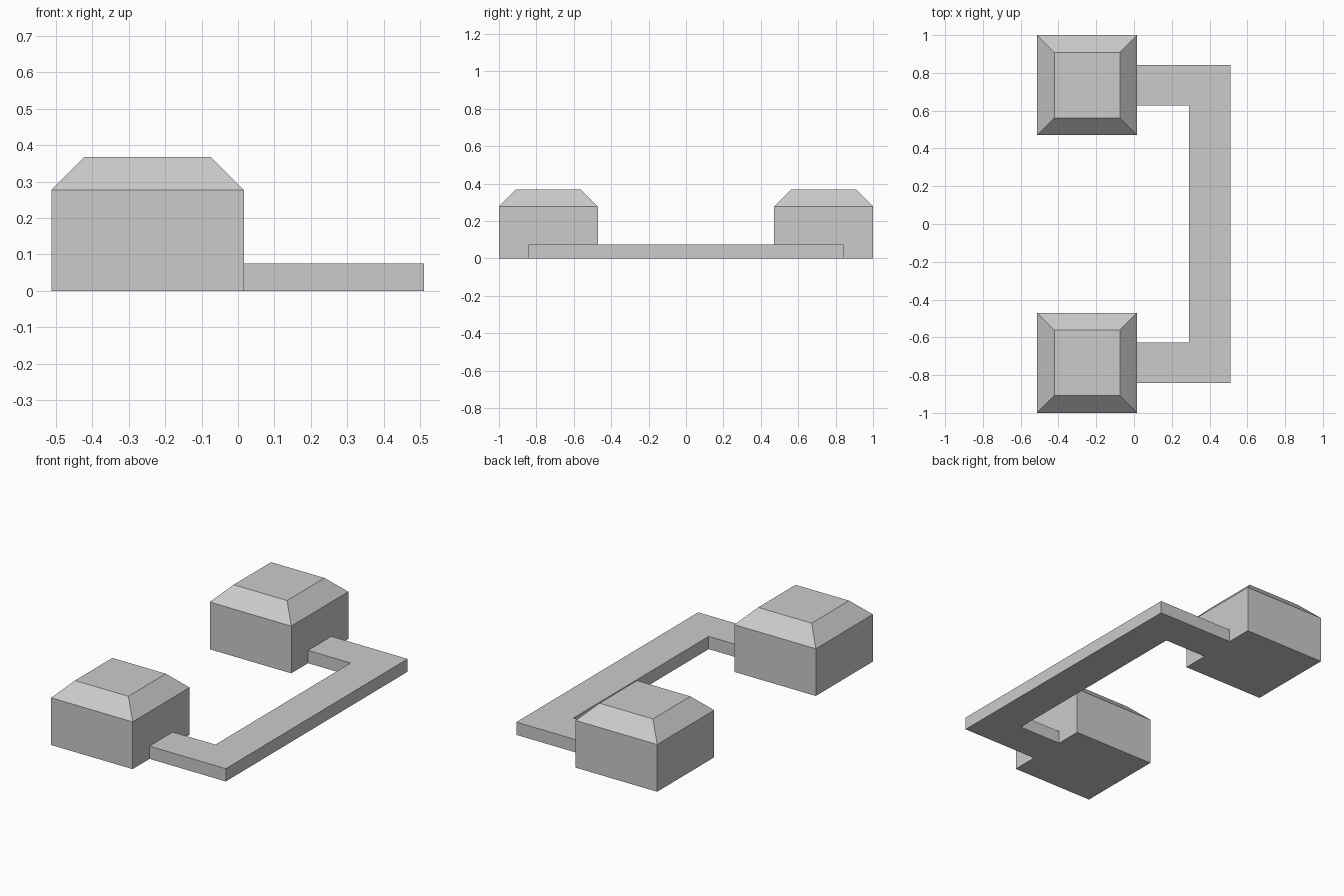
import bpy
import bmesh

# Remove the default cube
cube = bpy.data.objects.get("Cube")
if cube:
    bpy.data.objects.remove(cube, do_unlink=True)

grey = bpy.data.materials.new("light_grey")
grey.use_nodes = True
COLOUR = (0.6, 0.6, 0.6, 1)
grey.diffuse_color = COLOUR
grey.node_tree.nodes["Principled BSDF"].inputs["Base Color"].default_value = COLOUR

LEFT, JOINT, RIGHT = -0.513, 0.016, 0.511
SIZE = JOINT - LEFT
WALL, TOP, BEVEL = 0.277, 0.368, 0.091
BAR_HEIGHT, BAR_IN, BAR_OUT, BAR_X = 0.075, 0.627, 0.843, 0.292


def finish(name, bm):
    bmesh.ops.recalc_face_normals(bm, faces=bm.faces)
    mesh = bpy.data.meshes.new(name)
    bm.to_mesh(mesh)
    bm.free()
    mesh.materials.append(grey)
    obj = bpy.data.objects.new(name, mesh)
    bpy.context.collection.objects.link(obj)


def extrude_outline(bm, points, height):
    face = bm.faces.new([bm.verts.new((x, y, 0)) for x, y in points])
    result = bmesh.ops.extrude_face_region(bm, geom=[face], use_keep_orig=True)
    verts = [g for g in result["geom"] if isinstance(g, bmesh.types.BMVert)]
    bmesh.ops.translate(bm, verts=verts, vec=(0, 0, height))
    return next(g for g in result["geom"] if isinstance(g, bmesh.types.BMFace))


def block(name, y0):
    # Square walls with a sloped rim and a flat top
    bm = bmesh.new()
    y1 = y0 + SIZE
    top = extrude_outline(
        bm, [(LEFT, y0), (JOINT, y0), (JOINT, y1), (LEFT, y1)], WALL)
    bmesh.ops.recalc_face_normals(bm, faces=bm.faces)
    bmesh.ops.inset_region(bm, faces=[top], thickness=BEVEL, use_even_offset=True)
    for v in top.verts:
        v.co.z = TOP
    finish(name, bm)


block("back_block", 1 - SIZE)
block("front_block", -1)

# Bracket-shaped bar joining the two blocks
half = [(BAR_X, BAR_IN), (JOINT, BAR_IN), (JOINT, BAR_OUT), (RIGHT, BAR_OUT)]
outline = half + [(x, -y) for x, y in reversed(half)]
bm = bmesh.new()
extrude_outline(bm, outline, BAR_HEIGHT)
finish("connecting_bar", bm)
